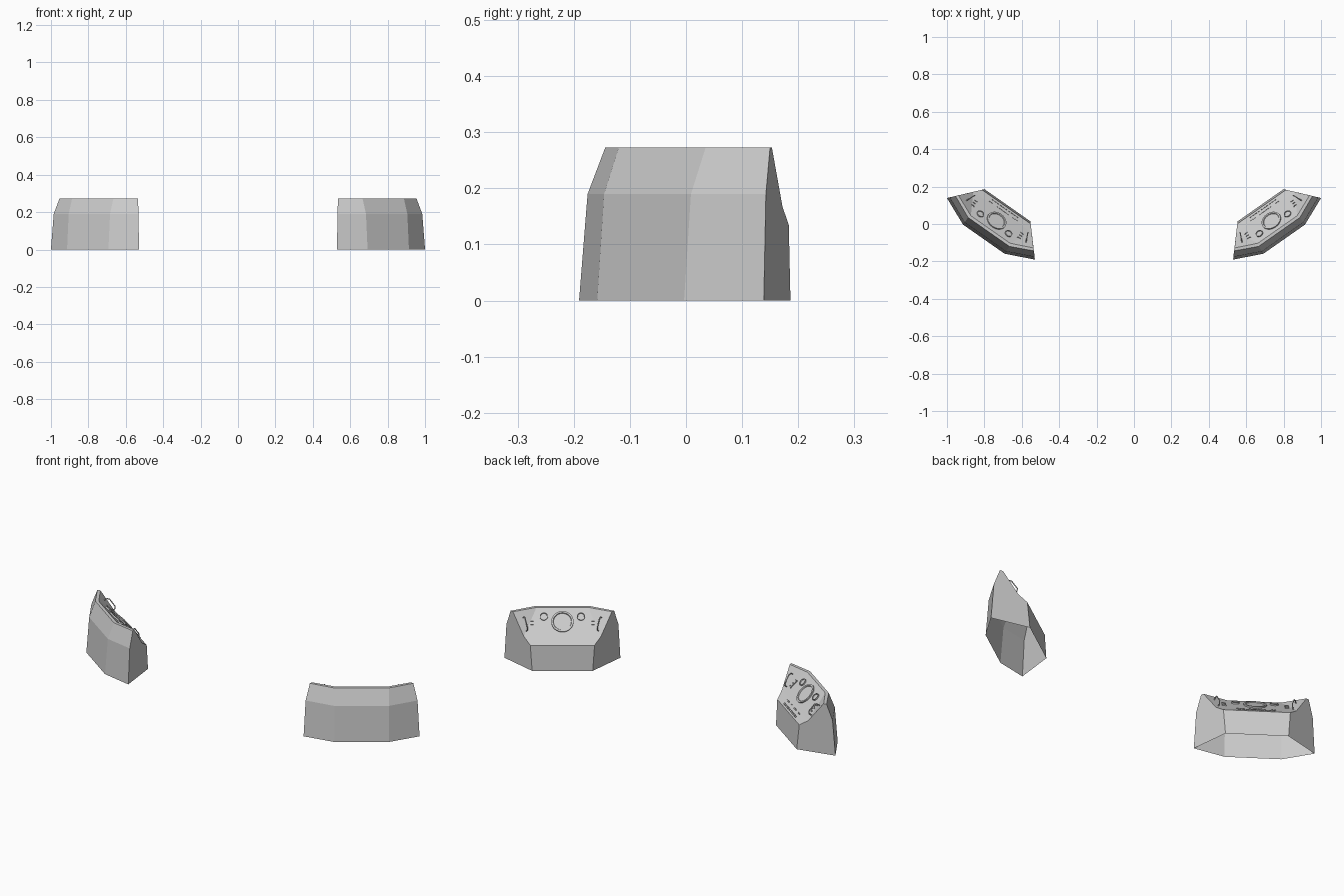
import bpy, bmesh, math
from mathutils import Matrix, Vector

if "Cube" in bpy.data.objects:
    bpy.data.objects.remove(bpy.data.objects["Cube"])

# Consoles are built in a local frame (u along desk, v to operator), then placed and mirrored
PLACE = Matrix.Translation((0.765, -0.026, 0)) @ Matrix.Rotation(math.radians(35), 4, 'Z')
FLIP = Matrix.Scale(-1, 4, (1, 0, 0))


def add_mesh(name, bm, mat, smooth=False):
    bm.transform(mat)
    bmesh.ops.recalc_face_normals(bm, faces=bm.faces)
    me = bpy.data.meshes.new(name)
    bm.to_mesh(me)
    bm.free()
    ob = bpy.data.objects.new(name, me)
    bpy.context.collection.objects.link(ob)
    if smooth:
        bpy.context.view_layer.objects.active = ob
        ob.select_set(True)
        bpy.ops.object.shade_smooth_by_angle()
        ob.select_set(False)
    return ob


# Half profiles: end panel (outer foot round to inner foot) and the outer bend
END = [(.287, 0, 0), (.277, .0116, .19), (.256, .0354, .273), (.245, .047, .273),
       (.191, .108, .167), (.159, .144, .135), (.15, .154, 0)]
BEND = [(.135, -.067, 0), (.135, -.052, .19), (.135, -.02, .273), (.128, -.004, .273)]


def shell(name, mat):
    bm = bmesh.new()
    sets = {}
    for s in (-1, 1):
        sets[s] = ([bm.verts.new((s * x, y, z)) for x, y, z in END],
                   [bm.verts.new((s * x, y, z)) for x, y, z in BEND])
    (e0, b0), (e1, b1) = sets[-1], sets[1]
    for p, q in ((e0, b0), (b0, b1), (b1, e1)):          # outer walls and rim
        for i in range(3):
            bm.faces.new((p[i], q[i], q[i + 1], p[i + 1]))
    for e, b in ((e0, b0), (e1, b1)):                    # end walls, panel wings
        bm.faces.new(e)
        bm.faces.new((b[3], e[3], e[4]))
    bm.faces.new((b0[3], b1[3], e1[4], e0[4]))           # sloped control panel
    for i in (4, 5):                                     # key ledge, inner wall
        bm.faces.new((e0[i], e1[i], e1[i + 1], e0[i + 1]))
    add_mesh(name, bm, mat)


def frame(a, b, c, u, v):
    """Matrix lying on the plane a,b,c at plan position u,v (local x along a-b)."""
    a, b, c = Vector(a), Vector(b), Vector(c)
    x = (b - a).normalized()
    n = x.cross(c - a).normalized()
    if n.z < 0:
        n.negate()
    y = n.cross(x)
    z = a.z - (n.x * (u - a.x) + n.y * (v - a.y)) / n.z
    m = Matrix((x, y, n)).transposed().to_4x4()
    return Matrix.Translation((u, v, z)) @ m


def mirror_pt(p):
    return (-p[0], p[1], p[2])


def on_panel(u, v):
    return frame(mirror_pt(BEND[3]), BEND[3], END[4], u, v)


def on_ledge(u, v):
    return frame(mirror_pt(END[4]), END[4], END[5], u, v)


def on_wing(s, u, v):
    pts = [BEND[3], END[3], END[4]]
    if s < 0:
        pts = [mirror_pt(p) for p in (END[3], BEND[3], END[4])]
    return frame(*pts, s * u, v)


def dial(name, mat, r, h, seg):
    # Lathed bezel with a recessed face
    prof = [(r, -.003), (r, h), (r * .84, h), (r * .8, h * .35), (0, h * .35)]
    bm = bmesh.new()
    vs = [bm.verts.new((x, 0, z)) for x, z in prof]
    es = [bm.edges.new(p) for p in zip(vs, vs[1:])]
    bmesh.ops.spin(bm, geom=vs + es, cent=(0, 0, 0), axis=(0, 0, 1),
                   angle=math.tau, steps=seg)
    bmesh.ops.remove_doubles(bm, verts=bm.verts, dist=1e-5)
    add_mesh(name, bm, mat, True)


def boxes(name, mat, items):
    bm = bmesh.new()
    for m, size in items:
        bmesh.ops.create_cube(bm, size=1, matrix=m @ Matrix.Diagonal((*size, 1)))
    add_mesh(name, bm, mat)


def handle(name, mat):
    cu = bpy.data.curves.new(name, 'CURVE')
    cu.dimensions = '3D'
    cu.bevel_depth = .0028
    cu.bevel_resolution = 1
    pts = [(0, -.034, -.002), (0, -.034, .014), (0, -.024, .024),
           (0, .024, .024), (0, .034, .014), (0, .034, -.002)]
    sp = cu.splines.new('POLY')
    sp.points.add(len(pts) - 1)
    for p, co in zip(sp.points, pts):
        p.co = (*(mat @ Vector(co)), 1)
    bpy.context.collection.objects.link(bpy.data.objects.new(name, cu))


for side, mat in (('right', PLACE), ('left', FLIP @ PLACE)):
    shell(side + '_console_body', mat)
    # Gauges
    dial(side + '_main_dial', mat @ on_panel(0, .052), .055, .007, 32)
    for s in (-1, 1):
        end = 'a' if s < 0 else 'b'
        dial(f'{side}_small_dial_{end}', mat @ on_panel(s * .092, .032), .02, .007, 20)
        # Grab handle and slider bars at each end
        handle(f'{side}_grab_handle_{end}', mat @ on_wing(s, .186, .068))
        bars = [(on_panel(s * .142, .062), (.004, .05, .008))]
        bars += [(on_panel(s * .15, v), (.018, .006, .01)) for v in (.048, .062, .076)]
        boxes(f'{side}_sliders_{end}', mat, bars)
    # Key rows
    keys = [(on_ledge(-.08 + i * .0178, .134), (.011, .009, .008)) for i in range(10)]
    keys += [(on_ledge(u, .117), (.008, .006, .007))
             for u in (-.09, -.076, -.062, -.03, .01, .024, .038, .075, .089)]
    keys.append((on_ledge(-.01, .117), (.024, .006, .005)))
    boxes(side + '_keys', mat, keys)
